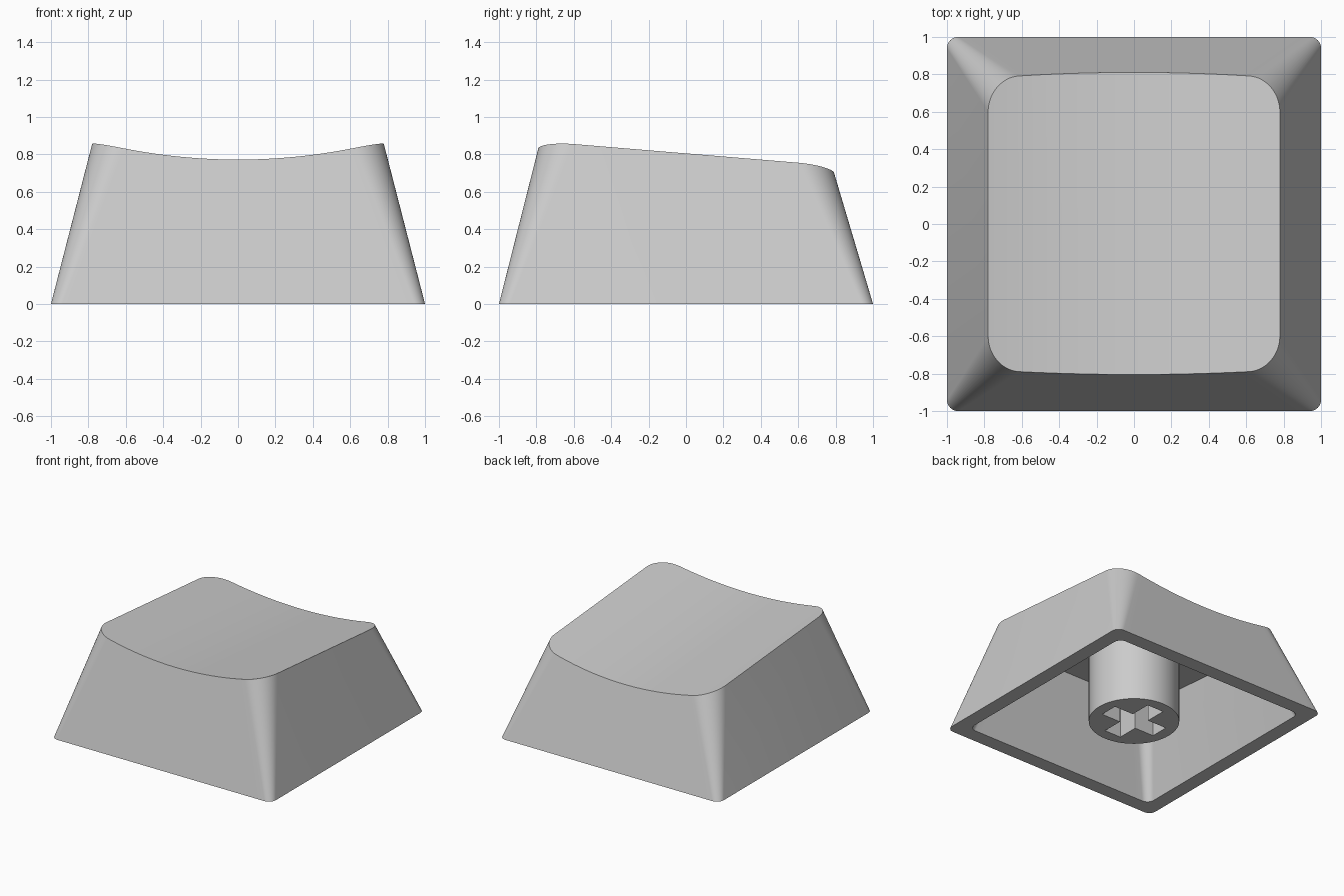
import bpy, bmesh, math
from mathutils import Vector

if "Cube" in bpy.data.objects:
    bpy.data.objects.remove(bpy.data.objects["Cube"], do_unlink=True)

ARC, STRAIGHT = 14, 28        # segments per corner and per front/back edge
TOP_HALF, DISH, TILT = 0.78, 0.10, 0.083

# One plain grey plastic
grey = bpy.data.materials.new("grey_plastic")
grey.use_nodes = True
colour = (0.6, 0.6, 0.6, 1)
grey.diffuse_color = colour
grey.node_tree.nodes["Principled BSDF"].inputs["Base Color"].default_value = colour


def finish(bm, name):
    bmesh.ops.recalc_face_normals(bm, faces=bm.faces)
    mesh = bpy.data.meshes.new(name)
    bm.to_mesh(mesh)
    bm.free()
    mesh.materials.append(grey)
    obj = bpy.data.objects.new(name, mesh)
    bpy.context.collection.objects.link(obj)
    bpy.ops.object.select_all(action='DESELECT')
    obj.select_set(True)
    bpy.context.view_layer.objects.active = obj
    bpy.ops.object.shade_smooth_by_angle(angle=math.radians(30))
    return obj


def rounded_square(half, radius):
    """Front half from left to right, then the mirrored back half."""
    c = half - radius
    arc = [(c + radius * math.sin(a), -c - radius * math.cos(a))
           for a in (math.pi / 2 * i / ARC for i in range(ARC + 1))]
    left = [(-x, y) for x, y in reversed(arc)]
    middle = [(-c + 2 * c * i / STRAIGHT, -half) for i in range(1, STRAIGHT)]
    front = left + middle + arc
    return front + [(x, -y) for x, y in reversed(front)]


def top_plane(y):
    return 0.805 - TILT * y


def dish_height(x, y):
    return top_plane(y) - DISH * (1 - (x / TOP_HALF) ** 2)


def ceiling(y):
    return 0.65 - TILT * y


def bridge(bm, a, b):
    n = len(a)
    for i in range(n):
        j = (i + 1) % n
        bm.faces.new((a[i], a[j], b[j], b[i]))


def cap(bm, ring):
    """Strips running front to back across a ring."""
    n = len(ring)
    for i in range(n // 2 - 1):
        bm.faces.new((ring[i], ring[i + 1], ring[n - 2 - i], ring[n - 1 - i]))


# Hollow cap: tapered walls trimmed by the dished top, and an inner cavity
def build_cap():
    bm = bmesh.new()

    def ring(points):
        return [bm.verts.new(p) for p in points]

    base = [Vector((x, y, 0)) for x, y in rounded_square(1, 0.06)]
    trimmed = []
    for low, (x, y) in zip(base, rounded_square(TOP_HALF, 0.18)):
        high = Vector((x, y, top_plane(y)))
        t = 1
        for _ in range(12):
            p = low.lerp(high, t)
            t = dish_height(p.x, p.y) / high.z
        trimmed.append(low.lerp(high, t))
    outer_base, outer_top = ring(base), ring(trimmed)
    inner_base = ring((x, y, 0) for x, y in rounded_square(0.88, 0.06))
    inner_top = ring((x, y, ceiling(y)) for x, y in rounded_square(0.705, 0.1))
    bridge(bm, outer_base, outer_top)
    bridge(bm, outer_base, inner_base)
    bridge(bm, inner_base, inner_top)
    cap(bm, outer_top)
    cap(bm, inner_top)
    finish(bm, "hollow_cap")


# Round stem under the cap with a cross-shaped socket
def build_stem():
    bm = bmesh.new()
    radius, arm, w, depth, sides = 0.341, 0.25, 0.075, 0.5, 64
    circle = [(radius * math.cos(a), radius * math.sin(a))
              for a in (math.tau * i / sides for i in range(sides))]
    cross = []
    for q in range(4):
        c, s = round(math.cos(q * math.pi / 2)), round(math.sin(q * math.pi / 2))
        cross += [(c * x - s * y, s * x + c * y) for x, y in ((arm, -w), (arm, w), (w, w))]

    def loop(points, height):
        verts = [bm.verts.new((x, y, height(y))) for x, y in points]
        edges = [bm.edges.new((verts[i - 1], verts[i])) for i in range(len(verts))]
        return verts, edges

    rim, rim_edges = loop(circle, lambda y: 0)
    mouth, mouth_edges = loop(cross, lambda y: 0)
    bmesh.ops.triangle_fill(bm, edges=rim_edges + mouth_edges, use_beauty=True)
    root, _ = loop(circle, lambda y: ceiling(y) + 0.005)
    floor, _ = loop(cross, lambda y: depth)
    bridge(bm, rim, root)
    bridge(bm, mouth, floor)
    bm.faces.new(floor)
    finish(bm, "stem")


build_cap()
build_stem()
